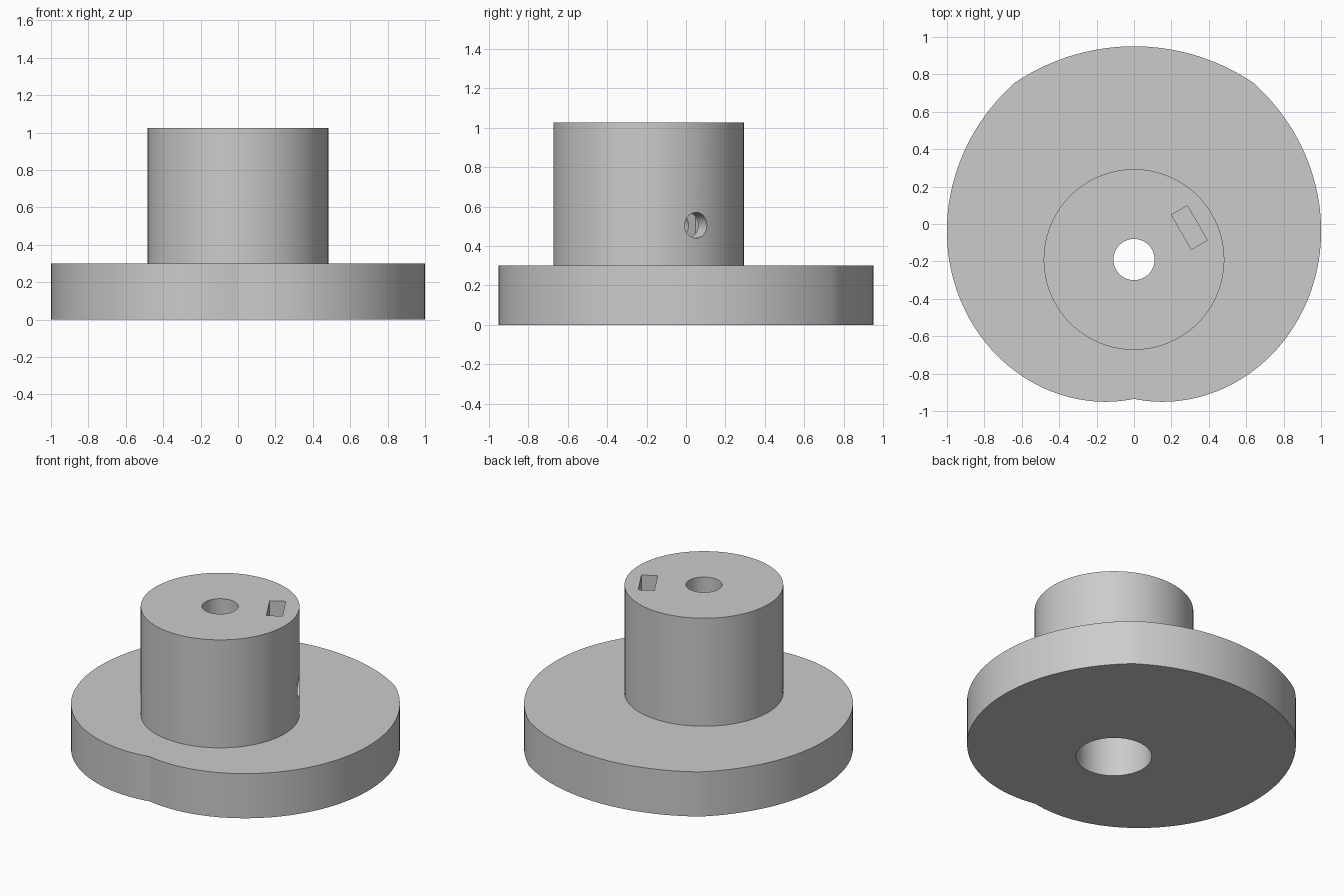
import bpy, bmesh, math
from mathutils import Matrix, Vector

cube = bpy.data.objects.get("Cube")
if cube:
    bpy.data.objects.remove(cube, do_unlink=True)

HUB = Vector((0, -0.19, 0))      # shared axis of hub, bore and cam
HUB_R, HUB_TOP = 0.483, 1.025
PLATE_H = 0.30
SCREW = math.radians(30)         # direction of the set screw
SCREW_Z = 0.505
OUT = Vector((math.cos(SCREW), math.sin(SCREW), 0))

grey = bpy.data.materials.new("plain grey")
grey.use_nodes = True
colour = (0.6, 0.6, 0.6, 1)
grey.diffuse_color = colour
grey.node_tree.nodes["Principled BSDF"].inputs["Base Color"].default_value = colour


def make_object(name, bm):
    bmesh.ops.recalc_face_normals(bm, faces=bm.faces)
    mesh = bpy.data.meshes.new(name)
    bm.to_mesh(mesh)
    bm.free()
    mesh.materials.append(grey)
    obj = bpy.data.objects.new(name, mesh)
    bpy.context.collection.objects.link(obj)
    return obj


def cylinder(name, radius, length, matrix, sides=96):
    bm = bmesh.new()
    bmesh.ops.create_cone(bm, cap_ends=True, segments=sides, radius1=radius,
                          radius2=radius, depth=length, matrix=matrix)
    return make_object(name, bm)


def upright(name, radius, low, high):
    place = Matrix.Translation(HUB + Vector((0, 0, (low + high) / 2)))
    return cylinder(name, radius, high - low, place)


def combine(body, tool, operation):
    mod = body.modifiers.new(tool.name, "BOOLEAN")
    mod.operation = operation
    mod.solver = "EXACT"
    mod.object = tool
    bpy.context.view_layer.objects.active = body
    bpy.ops.object.modifier_apply(modifier=mod.name)
    bpy.data.objects.remove(tool, do_unlink=True)


# Cam plate: spiral flanks falling from a round nose to a dip at the front
def cam_radius(angle):
    """Radius at an angle measured from the back of the cam."""
    nose = math.radians(34)
    fall = max(0, abs(angle) - nose) / (math.pi - nose)
    return 1.14 - 0.395 * fall


bm = bmesh.new()
STEPS = 180
rim = []
for i in range(STEPS):
    a = 2 * math.pi * i / STEPS - math.pi
    r = cam_radius(a)
    rim.append(bm.verts.new(HUB + Vector((r * math.sin(a), r * math.cos(a), 0))))
base = bm.faces.new(rim)
raised = bmesh.ops.extrude_face_region(bm, geom=[base])["geom"]
bmesh.ops.translate(bm, vec=(0, 0, PLATE_H),
                    verts=[v for v in raised if isinstance(v, bmesh.types.BMVert)])
cam = make_object("cam_plate_with_hub", bm)

# Hub, shaft bore and wide recess underneath
combine(cam, upright("hub", HUB_R, 0.1, HUB_TOP), "UNION")
combine(cam, upright("shaft_bore", 0.11, 0.1, 1.2), "DIFFERENCE")
combine(cam, upright("bottom_recess", 0.23, -0.1, PLATE_H), "DIFFERENCE")

# Nut slot from the top, just inside the hub wall
slot_low, slot_high = 0.40, 1.2
bm = bmesh.new()
place = (Matrix.Translation(HUB + OUT * 0.342 + Vector((0, 0, (slot_low + slot_high) / 2)))
         @ Matrix.Rotation(SCREW, 4, "Z")
         @ Matrix.Diagonal((0.098, 0.213, slot_high - slot_low, 1)))
bmesh.ops.create_cube(bm, size=1, matrix=place)
combine(cam, make_object("nut_slot", bm), "DIFFERENCE")

# Set screw hole from the hub wall into the bore
place = (Matrix.Translation(HUB + OUT * 0.33 + Vector((0, 0, SCREW_Z)))
         @ Matrix.Rotation(SCREW, 4, "Z")
         @ Matrix.Rotation(math.pi / 2, 4, "Y"))
combine(cam, cylinder("screw_hole", 0.065, 0.54, place, 48), "DIFFERENCE")

# Smooth curved walls, crisp rims
bpy.ops.object.select_all(action="DESELECT")
cam.select_set(True)
bpy.context.view_layer.objects.active = cam
bpy.ops.object.shade_smooth_by_angle(angle=math.radians(20))
